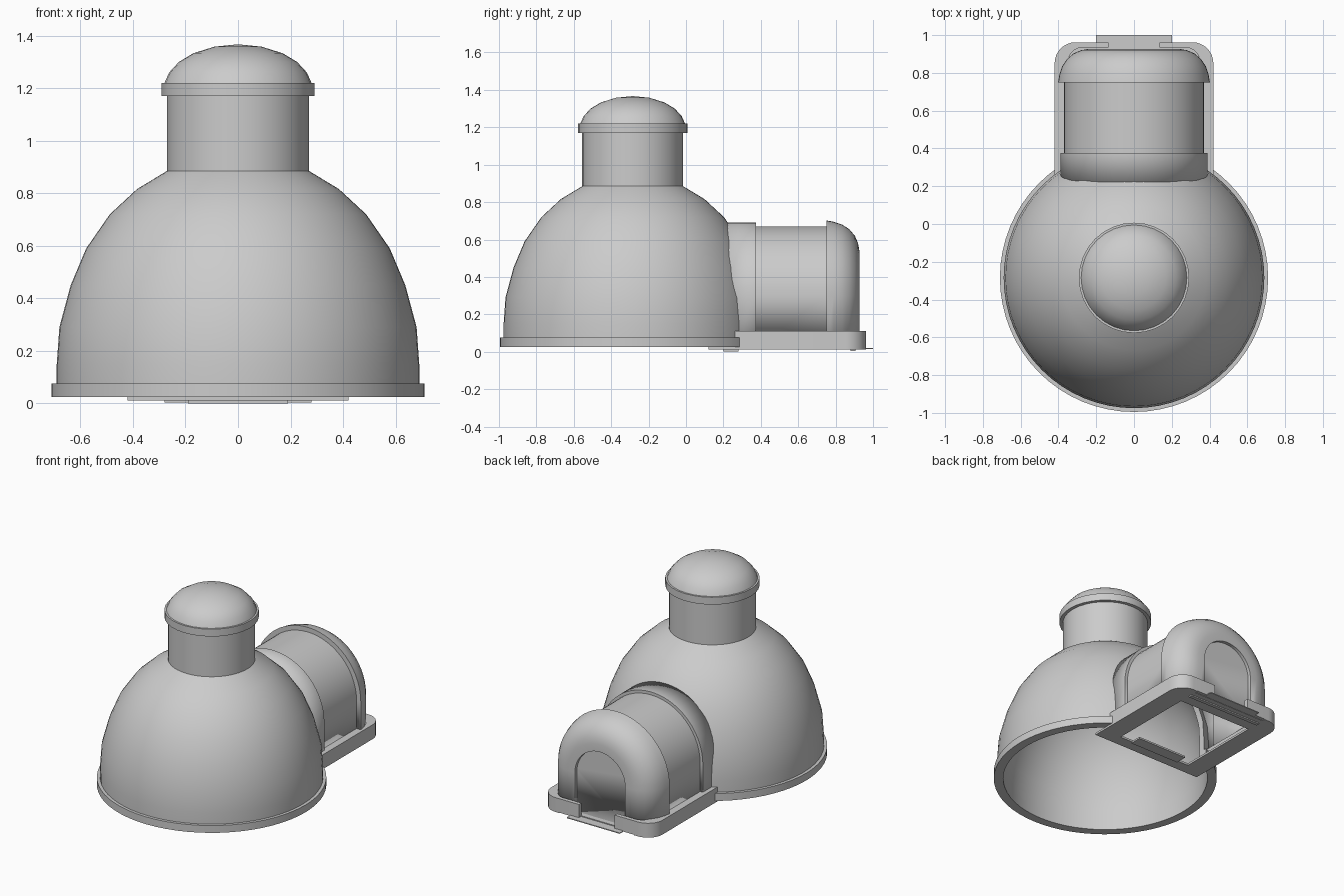
import bpy, bmesh
from math import sin, cos, pi, radians

if "Cube" in bpy.data.objects:
    bpy.data.objects.remove(bpy.data.objects["Cube"])

CY = -0.285   # dome axis position in y
ZC = 0.30     # arch centre height


def finish(name, bm, smooth=True):
    bmesh.ops.remove_doubles(bm, verts=bm.verts, dist=1e-5)
    bmesh.ops.recalc_face_normals(bm, faces=bm.faces)
    me = bpy.data.meshes.new(name)
    bm.to_mesh(me)
    bm.free()
    ob = bpy.data.objects.new(name, me)
    bpy.context.collection.objects.link(ob)
    return ob


def smooth(ob, angle=35):
    bpy.ops.object.select_all(action='DESELECT')
    ob.select_set(True)
    bpy.context.view_layer.objects.active = ob
    bpy.ops.object.shade_smooth_by_angle(angle=radians(angle))


def loft(bm, rings, close_u, close_v):
    vs = [[bm.verts.new(p) for p in r] for r in rings]
    n, m = len(vs), len(vs[0])
    for i in range(n if close_u else n - 1):
        for j in range(m if close_v else m - 1):
            a, b = vs[i], vs[(i + 1) % n]
            k = (j + 1) % m
            bm.faces.new((a[j], a[k], b[k], b[j]))
    return vs


def revolve(name, profile, n):
    bm = bmesh.new()
    loft(bm, [[(r * cos(2 * pi * i / n), CY + r * sin(2 * pi * i / n), z)
               for r, z in profile] for i in range(n)], True, True)
    bmesh.ops.dissolve_degenerate(bm, dist=1e-5, edges=bm.edges)
    return finish(name, bm)


def arch(hw, y, zb=0.02, n=28):
    pts = [(hw * cos(pi * i / n), y, ZC + hw * sin(pi * i / n)) for i in range(n + 1)]
    return [(hw, y, zb)] + pts + [(-hw, y, zb)]


def prism(name, pts, z0, z1):
    bm = bmesh.new()
    f = bm.faces.new([bm.verts.new((x, y, z0)) for x, y in pts])
    g = bmesh.ops.extrude_face_region(bm, geom=[f])
    bmesh.ops.translate(bm, vec=(0, 0, z1 - z0),
                        verts=[v for v in g['geom'] if isinstance(v, bmesh.types.BMVert)])
    return finish(name, bm)


def rect(x0, x1, y0, y1):
    return [(x0, y0), (x1, y0), (x1, y1), (x0, y1)]


def corner(x, y, r, n=8):
    # rounded back right corner, from the side to the back
    return [(x - r + r * cos(pi / 2 * i / n), y - r + r * sin(pi / 2 * i / n)) for i in range(n + 1)]


# Dome shell with a foot rim
dome_curve = [(.69, .15), (.68, .29), (.637, .45), (.578, .59), (.488, .72), (.383, .817), (.27, .885)]
inner = [(r * .945, z * .955) for r, z in reversed(dome_curve)]
dome = revolve("dome", [(.71, .025), (.71, .075), (.69, .075)] + dome_curve + inner + [(.65, .025)], 64)

# Doorway through the dome into the tunnel
bm = bmesh.new()
a = loft(bm, [arch(.3, 0, -.1), arch(.3, .6, -.1)], False, True)
for r in a:
    bm.faces.new(r)
cutter = finish("doorway_cutter", bm)
cutter.hide_render = True
cutter.hide_set(True)
mod = dome.modifiers.new("doorway", 'BOOLEAN')
mod.operation = 'DIFFERENCE'
mod.solver = 'EXACT'
mod.object = cutter
smooth(dome)

# Chimney neck with collar and rounded cap
cap = [(.28, 1.22), (.262, 1.26), (.225, 1.3), (.17, 1.333), (.09, 1.358), (0, 1.367)]
neck = revolve("chimney", [(.27, .87), (.27, 1.17), (.292, 1.17), (.292, 1.22)] + cap +
               [(0, 1.33), (.14, 1.31), (.22, 1.26), (.245, 1.2), (.245, .86)], 32)
smooth(neck)

# Entrance tunnel: front band, body, rounded end hood, recessed door panel
path = [(.39, .215), (.39, .375), (.37, .375), (.37, .75), (.402, .75), (.395, .79), (.38, .835),
        (.355, .873), (.32, .903), (.28, .92), (.24, .927), (.19, .927), (.19, .905)]
bm = bmesh.new()
rows = loft(bm, [arch(h, y) for h, y in path], False, False)
bm.faces.new(rows[-1])
tunnel = finish("tunnel", bm)
mod = tunnel.modifiers.new("thickness", 'SOLIDIFY')
mod.thickness = 0.02
mod.offset = -1
smooth(tunnel)

# Raised foot rim around the tunnel, one half per side with a gap at the door
for s, side in ((1, "right"), (-1, "left")):
    outer = [(.42, .25)] + corner(.42, .962, .11) + [(.135, .962), (.135, .935)]
    pts = outer + list(reversed(corner(.35, .935, .08))) + [(.35, .25)]
    smooth(prism("foot_rim_" + side, [(s * x, y) for x, y in pts], .015, .11))
    # Flat underside frame, side part
    pts = [(.28, .12), (.42, .12)] + corner(.42, .962, .11) + [(.28, .962)]
    smooth(prism("underside_" + side, [(s * x, y) for x, y in pts], .012, .026))

# Underside cross pieces, ground strips and the doorstep tab
prism("underside_back", rect(-.28, .28, .80, .94), .012, .026)
prism("underside_front", rect(-.28, .28, .12, .20), .012, .026)
prism("front_strip", rect(-.19, .19, .20, .28), 0, .012)
prism("back_strip", rect(-.28, .28, .88, .905), .004, .012)
prism("doorstep", rect(-.2, .2, .90, 1.0), .014, .020)
